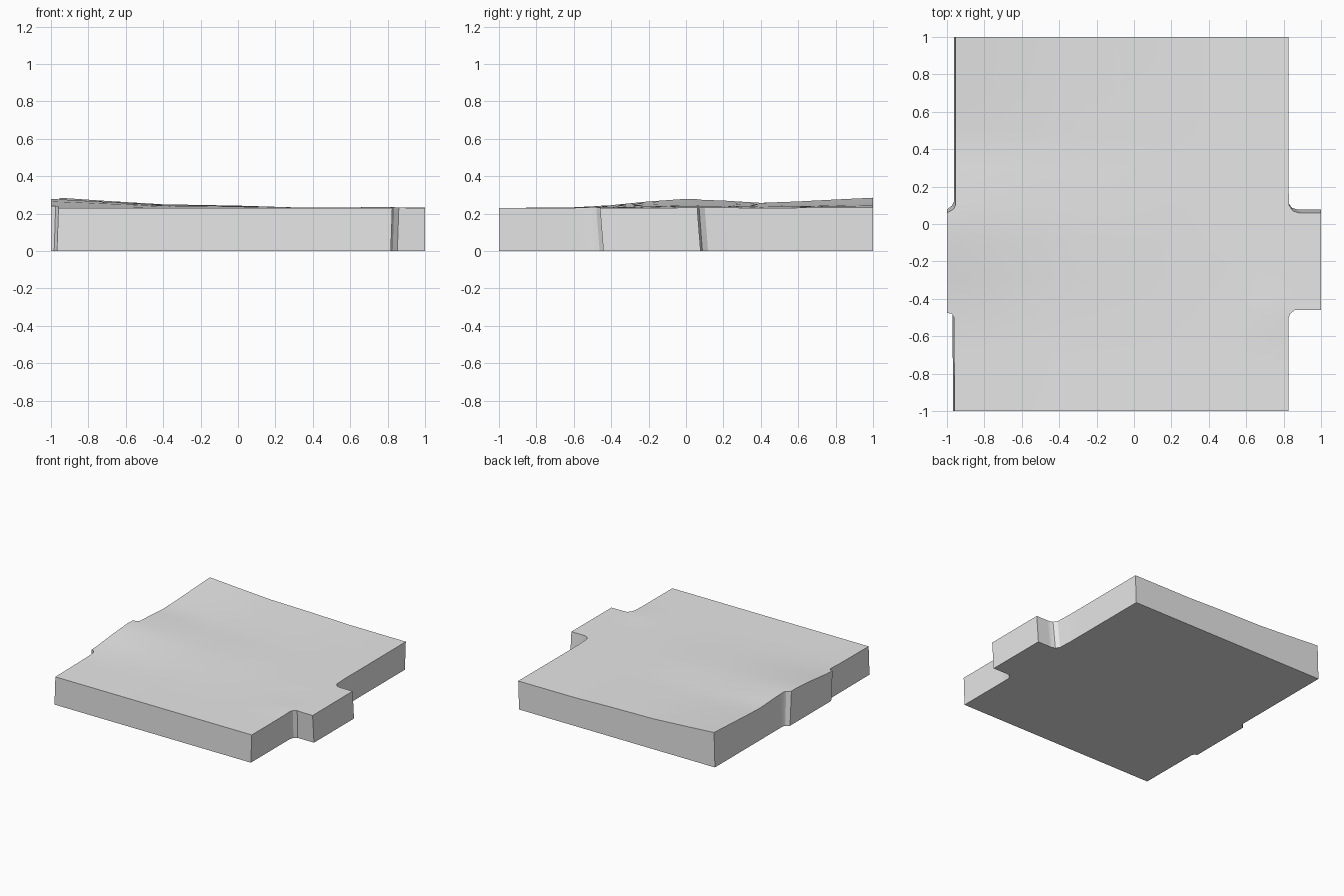
import bpy, bmesh, math

old = bpy.data.objects.get("Cube")
if old:
    bpy.data.objects.remove(old, do_unlink=True)

# Material
stone = bpy.data.materials.new("plain_grey")
stone.use_nodes = True
grey = (0.8, 0.8, 0.8, 1)
stone.diffuse_color = grey
stone.node_tree.nodes["Principled BSDF"].inputs["Base Color"].default_value = grey

HEIGHT = 0.23
# Plan of the top: slab with a wide tab at +x and a shallow one at -x
OUTLINE = [(-0.96, -1), (0.825, -1), (0.825, -0.51), (0.835, -0.48), (0.86, -0.46),
           (1, -0.46), (1, 0.06), (0.88, 0.06), (0.85, 0.07), (0.83, 0.1), (0.825, 0.22),
           (0.825, 1), (-0.955, 1), (-0.955, 0.1), (-0.965, 0.08), (-1, 0.06),
           (-1, -0.475), (-0.975, -0.48), (-0.962, -0.5)]
# Rise of the ground along the -x edge, and how it fades toward +x
RIDGE = [(-1, 0), (-0.6, 0.004), (-0.4, 0.015), (-0.2, 0.035), (0, 0.049),
         (0.2, 0.042), (0.4, 0.029), (0.6, 0.037), (0.8, 0.048), (1, 0.058)]
FADE = [(-1, 1), (-0.7, 0.65), (-0.4, 0.34), (0, 0.22), (0.3, 0.06), (1, 0.03)]


def sample(points, t):
    """Smoothly interpolate a list of (position, value) pairs."""
    for (a, u), (b, v) in zip(points, points[1:]):
        if t <= b:
            s = min(max((t - a) / (b - a), 0), 1)
            return u + (v - u) * s
    return points[-1][1]


def bump(x, y, cx, cy, size):
    return math.exp(-((x - cx) ** 2 + (y - cy) ** 2) / size ** 2)


def ground(x, y):
    z = HEIGHT + sample(RIDGE, y) * sample(FADE, x)
    return z + 0.008 * bump(x, y, 0.75, -0.47, 0.1)


bm = bmesh.new()
bm.faces.new([bm.verts.new((x, y, 0)) for x, y in OUTLINE])

# Cut the plan into a grid so that the top can undulate
STEPS = 20
for axis in ((1, 0, 0), (0, 1, 0)):
    for i in range(1, STEPS):
        d = -1 + 2 * i / STEPS
        bmesh.ops.bisect_plane(bm, geom=bm.verts[:] + bm.edges[:] + bm.faces[:],
                               dist=0.0001, plane_co=[c * d for c in axis], plane_no=axis)

# Raise the top and shape it
base = bm.faces[:]
result = bmesh.ops.extrude_face_region(bm, geom=base, use_keep_orig=True)
top_verts = {v for v in result["geom"] if isinstance(v, bmesh.types.BMVert)}
for v in bm.verts:
    x, y = v.co.x, v.co.y
    if v in top_verts:
        v.co.z = ground(x, y)
    else:
        # The notch walls lean slightly
        if abs(x) < 0.999:
            v.co.x -= 0.008
        if abs(y) < 0.999:
            v.co.y += 0.018

# One flat underside
bmesh.ops.dissolve_faces(bm, faces=[f for f in base if f.is_valid])
bmesh.ops.recalc_face_normals(bm, faces=bm.faces[:])

mesh = bpy.data.meshes.new("ground_slab")
bm.to_mesh(mesh)
bm.free()
slab = bpy.data.objects.new("ground_slab", mesh)
bpy.context.collection.objects.link(slab)
mesh.materials.append(stone)

bpy.context.view_layer.objects.active = slab
slab.select_set(True)
bpy.ops.object.shade_smooth_by_angle(angle=math.radians(30))
